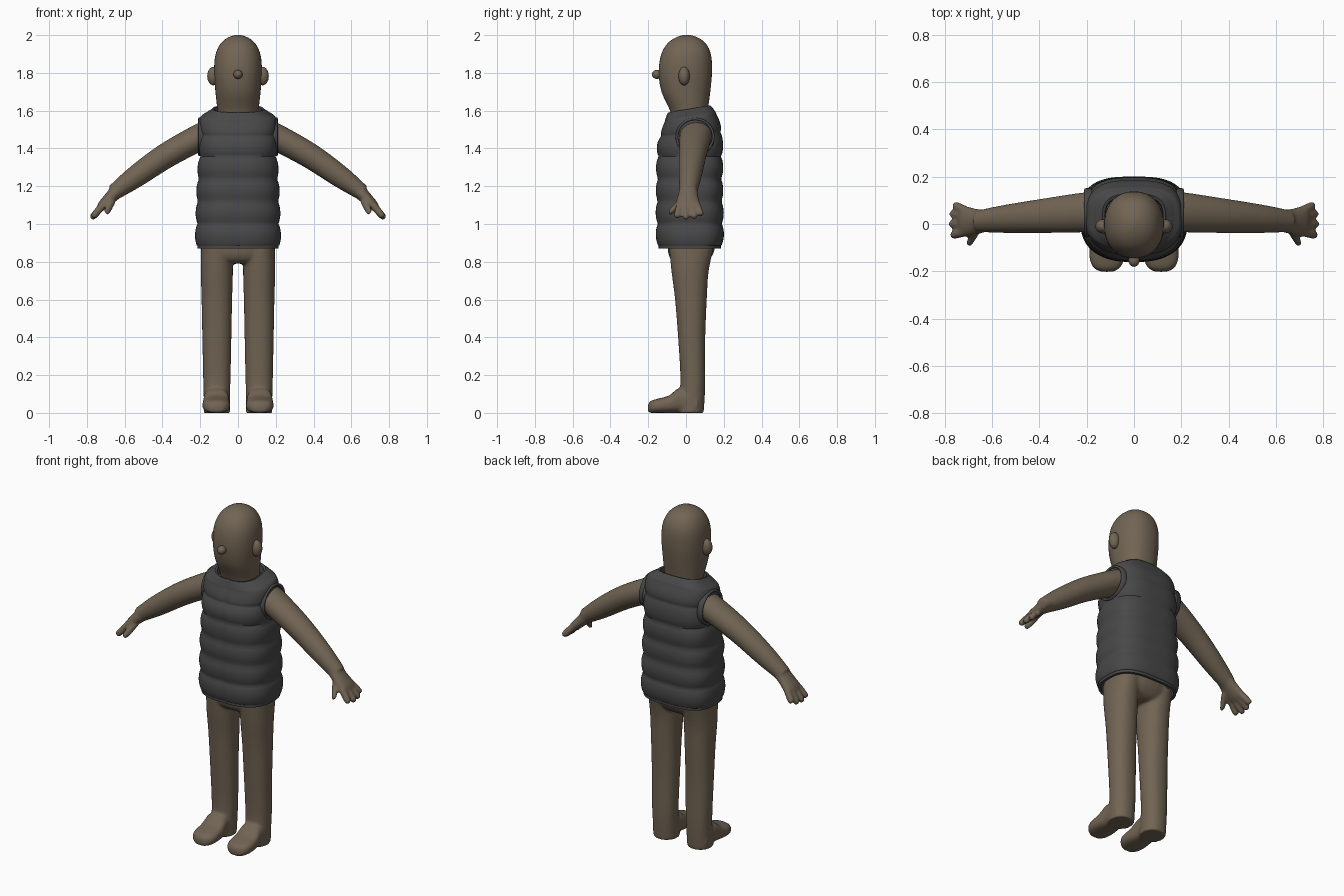
import bpy, bmesh
from math import sin, cos, pi, copysign
from mathutils import Vector, Matrix

cube = bpy.data.objects.get("Cube")
if cube:
    bpy.data.objects.remove(cube)

X, Y, Z = Vector((1, 0, 0)), Vector((0, 1, 0)), Vector((0, 0, 1))


def material(name, color):
    mat = bpy.data.materials.new(name)
    mat.use_nodes = True
    mat.diffuse_color = (*color, 1)
    shader = mat.node_tree.nodes["Principled BSDF"]
    shader.inputs["Base Color"].default_value = (*color, 1)
    shader.inputs["Roughness"].default_value = 0.7
    return mat


skin = material("olive brown skin", (0.165, 0.128, 0.087))
cloth = material("dark grey cloth", (0.065, 0.065, 0.066))


def finish(bm, name, mat):
    bmesh.ops.recalc_face_normals(bm, faces=bm.faces)
    for face in bm.faces:
        face.smooth = True
    mesh = bpy.data.meshes.new(name)
    bm.to_mesh(mesh)
    bm.free()
    mesh.materials.append(mat)
    obj = bpy.data.objects.new(name, mesh)
    bpy.context.collection.objects.link(obj)
    return obj


def spline(rows, steps):
    """Catmull-Rom resampling of rows of numbers."""
    rows = [Vector(r) for r in rows]
    out = []
    for i in range(len(rows) - 1):
        a, b, c, d = (rows[max(0, min(len(rows) - 1, i + k))] for k in (-1, 0, 1, 2))
        for s in range(steps):
            t = s / steps
            out.append(b + (c - a) * t / 2 + (a * 2 - b * 5 + c * 4 - d) * (t * t / 2)
                       + (b * 3 - a - c * 3 + d) * (t ** 3 / 2))
    return out + [rows[-1]]


def ring(centre, u, v, ru, rv, power, back_power=None, count=32):
    points = []
    for i in range(count):
        a = 2 * pi * i / count
        p = back_power if back_power and sin(a) > 0 else power
        cu = copysign(abs(cos(a)) ** (2 / p), cos(a))
        sv = copysign(abs(sin(a)) ** (2 / p), sin(a))
        points.append(centre + u * (ru * cu) + v * (rv * sv))
    return points


def skin_rings(bm, rings, caps=True):
    loops = [[bm.verts.new(p) for p in r] for r in rings]
    for low, high in zip(loops, loops[1:]):
        for i in range(len(low)):
            j = (i + 1) % len(low)
            bm.faces.new((low[i], low[j], high[j], high[i]))
    if caps:
        bm.faces.new(loops[0][::-1])
        bm.faces.new(loops[-1])


def upright(bm, rows, x=0, power=2.2):
    """Rows are height, half width, front y, back y."""
    skin_rings(bm, [ring(Vector((x, (f + b) / 2, z)), X, Y, w, (b - f) / 2, power)
                    for z, w, f, b in spline(rows, 5)])


def limb(bm, rows, u, v, power=2.0):
    """Rows are x, y, z and two radii."""
    skin_rings(bm, [ring(Vector(r[:3]), u, v, r[3], r[4], power) for r in spline(rows, 5)])


# Body: overlapping volumes fused into one smooth skin
bm = bmesh.new()
upright(bm, [(0.79, 0.14, -0.05, 0.09), (0.82, 0.18, -0.085, 0.13), (0.9, 0.193, -0.1, 0.155),
             (1.2, 0.18, -0.12, 0.155), (1.45, 0.165, -0.1, 0.15), (1.57, 0.1, -0.07, 0.12)])
upright(bm, [(1.5, 0.1, -0.06, 0.115), (1.6, 0.109, -0.085, 0.117), (1.7, 0.12, -0.13, 0.129),
             (1.8, 0.127, -0.145, 0.138), (1.89, 0.121, -0.134, 0.134), (1.95, 0.096, -0.104, 0.11),
             (1.985, 0.058, -0.06, 0.068), (2.002, 0.012, -0.012, 0.02)])

down_arm = Vector((0.56, 0, 0.83))
across_hand = Vector((0.72, 0, 0.69))
for side in (1, -1):
    upright(bm, [(0, 0.07, -0.05, 0.094), (0.1, 0.07, -0.035, 0.1), (0.2, 0.073, -0.03, 0.102),
                 (0.4, 0.077, -0.042, 0.102), (0.6, 0.081, -0.058, 0.11),
                 (0.75, 0.085, -0.077, 0.12), (0.88, 0.083, -0.09, 0.148)], x=0.112 * side)
    limb(bm, [(0.115 * side, y, h / 2, w, h / 2) for y, w, h in
              ((0.06, 0.066, 0.1), (-0.03, 0.066, 0.132), (-0.09, 0.072, 0.092),
               (-0.15, 0.072, 0.075), (-0.185, 0.056, 0.064), (-0.202, 0.026, 0.045))], X, Z, 2.7)

    # Arms, palms and fingers are laid out on the left and flipped for the right
    flip = Vector((side, 1, 1))
    v_arm, v_hand = down_arm * flip, across_hand * flip

    def place(rows):
        return [(r[0] * side, *r[1:]) for r in rows]

    limb(bm, place([(0.1, 0.055, 1.5, 0.085, 0.075), (0.2, 0.05, 1.46, 0.085, 0.072),
                    (0.38, 0.035, 1.362, 0.073, 0.067), (0.54, 0.022, 1.252, 0.06, 0.059),
                    (0.66, 0.012, 1.165, 0.046, 0.042)]), Y, v_arm)
    limb(bm, place([(0.62, 0.014, 1.195, 0.045, 0.043), (0.67, 0.01, 1.145, 0.055, 0.034),
                    (0.715, 0.012, 1.1, 0.065, 0.027), (0.735, 0.015, 1.08, 0.055, 0.016)]), Y, v_hand)
    fingers = [((0.66, -0.02, 1.13), (0.7, -0.085, 1.055))]
    for base_y, tip_y, reach in ((-0.032, -0.047, 0.9), (0, 0, 1), (0.032, 0.044, 0.95), (0.056, 0.08, 0.75)):
        fingers.append(((0.71, base_y, 1.105), (0.71 + 0.068 * reach, tip_y, 1.105 - 0.078 * reach)))
    for start, end in fingers:
        start, end = Vector(start), Vector(end)
        rows = [(*start.lerp(end, t), r, r) for t, r in
                ((0, 0.02), (0.5, 0.02), (0.85, 0.018), (1, 0.011))]
        limb(bm, place(rows), Y, v_hand)

body = finish(bm, "body", skin)
remesh = body.modifiers.new("fuse", "REMESH")
remesh.mode = "VOXEL"
remesh.voxel_size = 0.0075
remesh.use_smooth_shade = True
smooth = body.modifiers.new("soften", "SMOOTH")
smooth.factor = 0.5
smooth.iterations = 7


# Nose and ears
def ball(name, centre, radii):
    bm = bmesh.new()
    bmesh.ops.create_uvsphere(bm, u_segments=24, v_segments=16, radius=1,
                              matrix=Matrix.Translation(centre) @ Matrix.Diagonal((*radii, 1)))
    finish(bm, name, skin)


ball("nose", (0, -0.153, 1.792), (0.024, 0.028, 0.024))
for side, label in ((1, "left"), (-1, "right")):
    ball(label + "_ear", (0.13 * side, -0.01, 1.783), (0.033, 0.03, 0.049))

# Quilted vest: padded rows between seams, a front closure and turned-in edges
shape = spline([(0.887, 0.216, -0.146, 0.186), (1.0, 0.213, -0.148, 0.188), (1.2, 0.207, -0.147, 0.184),
                (1.4, 0.196, -0.143, 0.184), (1.5, 0.198, -0.125, 0.178), (1.56, 0.2, -0.113, 0.162),
                (1.585, 0.168, -0.106, 0.148), (1.603, 0.14, -0.1, 0.134)], 12)
profile = []
for z, w, f, b in shape:
    fade = min(1, max(0, (1.56 - z) / 0.08))
    puff = 0.013 * abs(sin(pi * (z - 1.002) / 0.1185)) ** 0.7 * fade
    profile.append((z, w + puff, f - puff, b + puff))


def edge(row, height, inset):
    z, w, f, b = row
    return (z + height, w - inset, f + inset, b - inset)


hem, collar = profile[0], profile[-1]
profile = ([edge(hem, 0.04, 0.022), edge(hem, -0.017, 0.018), edge(hem, -0.017, 0.004), edge(hem, -0.002, 0.003)]
           + profile + [edge(collar, 0.007, 0.006), edge(collar, 0.004, 0.016), edge(collar, -0.04, 0.02)])
rings = []
for z, w, f, b in profile:
    points = ring(Vector((0, 0.02, z)), X, Y, w, 1, 2.5, 3.0, 96)
    tilt = 0.17 * min(1, max(0, (z - 1.4) / 0.2))
    for i, p in enumerate(points):
        d = p.y - 0.02
        p.y = 0.02 + d * (b - 0.02 if d > 0 else 0.02 - f)
        p.z += tilt * (p.y - 0.02)
        if i == 72:
            p.y += 0.006
    rings.append(points)
bm = bmesh.new()
skin_rings(bm, rings, caps=False)
vest = finish(bm, "vest", cloth)
bpy.context.view_layer.objects.active = vest
vest.select_set(True)
bpy.ops.object.shade_smooth_by_angle(angle=pi / 4)

# Armhole bindings
for side, label in ((1, "left"), (-1, "right")):
    bm = bmesh.new()
    loops = []
    for grow, out in ((0, 0.18), (0, 0.207), (0.006, 0.212), (0.013, 0.208), (0.014, 0.18)):
        loops.append(ring(Vector((out * side, 0.048, 1.462)), Y, Z, 0.09 + grow, 0.088 + grow, 2, count=40))
    skin_rings(bm, loops, caps=False)
    finish(bm, label + "_armhole", cloth)
